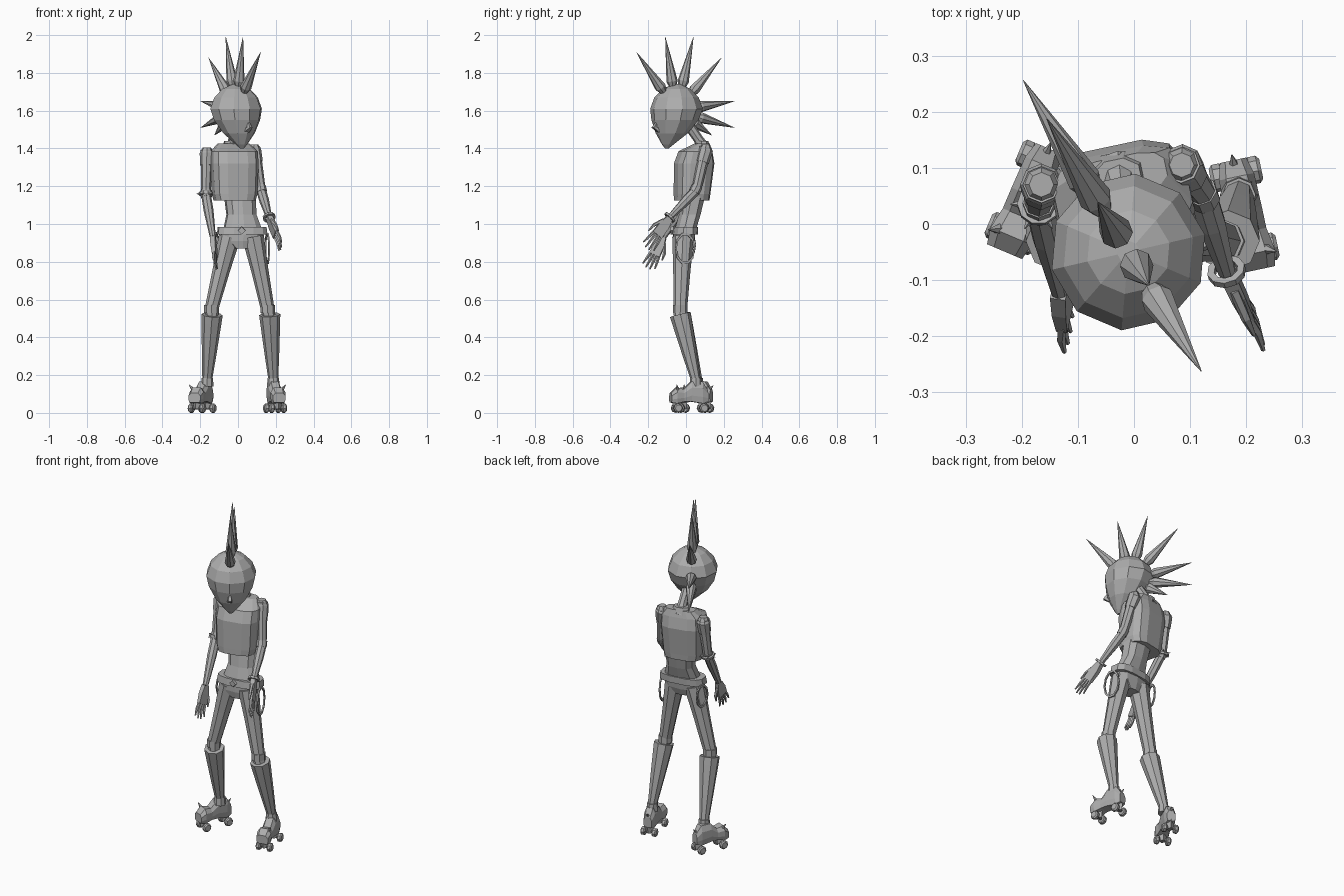
import bpy, bmesh, math
from mathutils import Vector, Matrix

cube = bpy.data.objects.get("Cube")
if cube:
    bpy.data.objects.remove(cube, do_unlink=True)

grey = bpy.data.materials.new("plain_grey")
grey.use_nodes = True
colour = (0.42, 0.42, 0.42, 1)
grey.diffuse_color = colour
grey.node_tree.nodes["Principled BSDF"].inputs["Base Color"].default_value = colour


def finish(name, bm, place=None):
    bmesh.ops.recalc_face_normals(bm, faces=bm.faces)
    mesh = bpy.data.meshes.new(name)
    bm.to_mesh(mesh)
    bm.free()
    mesh.materials.append(grey)
    ob = bpy.data.objects.new(name, mesh)
    if place:
        ob.matrix_world = place
    bpy.context.collection.objects.link(ob)
    return ob


def skin(name, loops, place=None):
    """Bridge matching loops of points and cap both ends."""
    bm = bmesh.new()
    rings = [[bm.verts.new(p) for p in loop] for loop in loops]
    n = len(rings[0])
    for a, b in zip(rings, rings[1:]):
        for i in range(n):
            j = (i + 1) % n
            bm.faces.new((a[i], a[j], b[j], b[i]))
    bm.faces.new(rings[0])
    bm.faces.new(rings[-1])
    return finish(name, bm, place)


def stack(name, rings, sides, yaw, power=1.0):
    """Level rings (x, y, z, rx, ry); power under 1 makes them boxy."""
    turn = Matrix.Rotation(math.radians(yaw), 3, 'Z')
    loops = []
    for x, y, z, rx, ry in rings:
        loop = []
        for k in range(sides):
            a = math.tau * (k + 0.5) / sides
            c, s = math.cos(a), math.sin(a)
            p = Vector((rx * math.copysign(abs(c) ** power, c),
                        ry * math.copysign(abs(s) ** power, s), 0))
            loop.append(turn @ p + Vector((x, y, z)))
        loops.append(loop)
    return skin(name, loops)


def limb(name, points, sides=8, place=None):
    """Tapered tube through points (position, radius)."""
    pos = [Vector(p) for p, r in points]
    loops = []
    for i, (p, r) in enumerate(points):
        d = (pos[min(i + 1, len(pos) - 1)] - pos[max(i - 1, 0)]).normalized()
        side = d.cross(Vector((0, 1, 0.1))).normalized()
        up = side.cross(d)
        loops.append([pos[i] + r * (side * math.cos(a) + up * math.sin(a))
                      for a in (math.tau * k / sides for k in range(sides))])
    return skin(name, loops, place)


def ring(name, centre, axis, radius, thick, scale=(1, 1, 1), sides=10):
    """Closed hoop around an axis."""
    bm = bmesh.new()
    q = Vector(axis).to_track_quat('Z', 'Y')
    grid = []
    for i in range(sides):
        a = math.tau * i / sides
        out = Vector((math.cos(a), math.sin(a), 0))
        row = []
        for k in range(4):
            b = math.tau * k / 4 + math.pi / 4
            p = q @ (out * (radius + thick * math.cos(b)) + Vector((0, 0, thick * math.sin(b))))
            row.append(bm.verts.new([centre[m] + p[m] * scale[m] for m in range(3)]))
        grid.append(row)
    for i in range(sides):
        a, b = grid[i], grid[(i + 1) % sides]
        for k in range(4):
            j = (k + 1) % 4
            bm.faces.new((a[k], b[k], b[j], a[j]))
    return finish(name, bm)


# Head, turned to the model's left, tapering to a forward chin
fwd = Vector((0.52, -0.85, 0))
centre = Vector((-0.01, -0.05, 0))
head = []
for z, r, shift in ((1.40, 0.01, 0.06), (1.42, 0.03, 0.055), (1.48, 0.085, 0.03),
                    (1.55, 0.125, 0.01), (1.61, 0.14, 0), (1.67, 0.118, 0),
                    (1.715, 0.075, 0), (1.74, 0.02, 0)):
    c = centre + fwd * shift
    head.append((c.x, c.y, z, r, r))
stack("head", head, 10, 31)
nose = centre + fwd * 0.11
limb("nose", [(nose + Vector((0, 0, 1.50)), 0.02),
              (nose + fwd * 0.03 + Vector((0, 0, 1.51)), 0.014),
              (nose + Vector((0, 0, 1.56)), 0.002)], 4)

# Fan of hair spikes: forward offset and height of each tip
skull = centre + Vector((0, 0, 1.60))
for s, z in ((0.25, 1.91), (0.07, 1.99), (-0.105, 1.99), (-0.28, 1.88),
             (-0.36, 1.65), (-0.36, 1.51), (-0.22, 1.47)):
    tip = centre + fwd * s + Vector((0, 0, z))
    d = (tip - skull).normalized()
    length = (tip - skull).length
    limb("hair_spike", [(skull + d * 0.11, 0.012), (skull + d * (0.10 + 0.2 * (length - 0.1)), 0.03),
                        (tip, 0.0008)], 8)

# Neck and trunk
limb("neck", [((-0.03, 0.10, 1.39), 0.035), ((-0.025, 0.065, 1.45), 0.026),
              ((-0.02, 0.01, 1.53), 0.028)])
stack("jacket", [(-0.018, 0.03, 1.125, 0.108, 0.088), (-0.018, 0.032, 1.16, 0.118, 0.09),
                 (-0.02, 0.043, 1.32, 0.125, 0.10), (-0.02, 0.05, 1.385, 0.122, 0.082),
                 (-0.025, 0.085, 1.425, 0.085, 0.035)], 12, 12, 0.6)
stack("collar", [(-0.03, 0.09, 1.40, 0.055, 0.04), (-0.03, 0.085, 1.44, 0.045, 0.032)], 8, 12)
stack("midriff", [(0.025, -0.005, 0.97, 0.105, 0.055), (0.018, 0.02, 1.05, 0.08, 0.058),
                  (0.01, 0.04, 1.15, 0.085, 0.062)], 10, 10, 0.8)
stack("belt", [(0.022, -0.008, 0.945, 0.135, 0.066), (0.022, -0.004, 0.985, 0.13, 0.064)], 12, 8, 0.7)
stack("pelvis", [(0.02, -0.015, 0.87, 0.05, 0.045), (0.02, -0.012, 0.91, 0.105, 0.055),
                 (0.02, -0.008, 0.96, 0.122, 0.058)], 10, 8, 0.8)
limb("belt_buckle", [((0.02, -0.06, 0.965), 0.022), ((0.02, -0.082, 0.965), 0.02)], 4)

# Hanging straps on both hips
ring("left_strap", (0.155, -0.005, 0.87), (1, 0.2, 0), 0.05, 0.006, (1, 1, 1.6))
ring("right_strap", (-0.115, 0.01, 0.89), (1, -0.2, 0), 0.04, 0.006, (1, 1, 1.6))


def hand(side, wrist, tip, normal):
    w, t = Vector(wrist), Vector(tip)
    d = (t - w).normalized()
    n = Vector(normal)
    n = (n - d * n.dot(d)).normalized()
    across = d.cross(n)
    size = (t - w).length
    loops = []
    for f, wide, deep in ((0, 0.016, 0.014), (0.25, 0.028, 0.013), (0.55, 0.03, 0.01)):
        loops.append([w + d * size * f + across * wide * u + n * deep * v
                      for u, v in ((-1, -1), (1, -1), (1, 1), (-1, 1))])
    skin(side + "_palm", loops)
    for k in range(4):
        u = (k - 1.5) / 1.5
        base = w + d * size * 0.5 + across * 0.023 * u
        end = w + d * size * (1 - 0.1 * abs(u)) + across * 0.036 * u
        limb(side + "_finger", [(base, 0.009), (base.lerp(end, 0.5) + n * 0.004, 0.008), (end, 0.004)], 5)
    base = w + d * size * 0.15 + across * 0.02
    limb(side + "_thumb", [(base, 0.01), (base + d * size * 0.25 + across * 0.025, 0.009),
                           (base + d * size * 0.45 + across * 0.03, 0.004)], 5)


def arm(side, shoulder, elbow, wrist, tip, normal):
    s, e, w = Vector(shoulder), Vector(elbow), Vector(wrist)
    limb(side + "_sleeve", [(s + Vector((0, 0, 0.015)), 0.022), (s - Vector((0, 0, 0.015)), 0.038),
                            (s.lerp(e, 0.35), 0.034)])
    limb(side + "_upper_arm", [(s, 0.033), (e, 0.025)])
    limb(side + "_elbow", [(e.lerp(s, 0.08), 0.029), (e.lerp(w, 0.08), 0.029)])
    limb(side + "_forearm", [(e, 0.026), (e.lerp(w, 0.4), 0.026), (w, 0.016)])
    hand(side, wrist, tip, normal)
    return s, e, w


s, e, w = arm("left", (0.085, 0.105, 1.405), (0.122, 0.055, 1.18), (0.165, -0.085, 1.035),
              (0.23, -0.21, 0.865), (0.9, 0.4, 0.2))
ring("left_bracelet", w, w - e, 0.028, 0.009)
s, e, w = arm("right", (-0.165, 0.07, 1.39), (-0.17, 0.035, 1.16), (-0.133, -0.12, 0.93),
              (-0.115, -0.205, 0.76), (-0.9, 0.3, 0.2))
ring("right_elbow_band", e, (0, 0.3, 1), 0.032, 0.009)
for k in range(6):
    a = math.tau * k / 6
    out = Vector((math.cos(a), math.sin(a), 0))
    limb("band_stud", [(e + out * 0.03, 0.008), (e + out * 0.05, 0.001)], 4)


def skate(side, x, y, yaw, outer):
    """Roller boot in its own frame, toe towards -y."""
    place = Matrix.Translation((x, y, 0)) @ Matrix.Rotation(math.radians(yaw), 4, 'Z')
    # Shoe: cross-sections from heel to toe (y, half width, bottom, top)
    loops = []
    for fy, wide, low, top in ((0.065, 0.024, 0.06, 0.12), (0.035, 0.032, 0.05, 0.165),
                               (-0.025, 0.033, 0.06, 0.165), (-0.065, 0.033, 0.06, 0.125),
                               (-0.105, 0.04, 0.05, 0.135), (-0.135, 0.034, 0.055, 0.105)):
        loops.append([(u * wide, fy, low + (top - low) * v) for u, v in
                      ((-0.85, 0), (0.85, 0), (1, 0.3), (1, 0.7), (0.6, 1),
                       (-0.6, 1), (-1, 0.7), (-1, 0.3))])
    skin(side + "_skate_boot", loops, place)
    for fy in (-0.1, 0.04):
        limb(side + "_axle", [((-0.045, fy, 0.028), 0.009), ((0.045, fy, 0.028), 0.009)], 6, place)
        limb(side + "_truck", [((0, fy, 0.02), 0.02), ((0, fy, 0.07), 0.026)], 4, place)
        for u in (-1, 1):
            limb(side + "_wheel", [((u * 0.02, fy, 0.025), 0.02), ((u * 0.026, fy, 0.025), 0.025),
                                   ((u * 0.04, fy, 0.025), 0.025), ((u * 0.046, fy, 0.025), 0.018)], 8, place)
    limb(side + "_toe_stud", [((outer * 0.02, -0.10, 0.12), 0.012), ((outer * 0.042, -0.11, 0.15), 0.001)], 5, place)
    limb(side + "_heel_stud", [((0, 0.05, 0.12), 0.012), ((0, 0.075, 0.145), 0.001)], 5, place)


def leg(side, hip, knee, boot_top, ankle):
    h, k, b, a = (Vector(p) for p in (hip, knee, boot_top, ankle))
    limb(side + "_thigh", [(h, 0.058), (h.lerp(k, 0.45), 0.046), (k, 0.036), (b - Vector((0, 0, 0.03)), 0.034)])
    limb(side + "_knee_band", [(k + Vector((0, 0, 0.02)), 0.039), (k - Vector((0, 0, 0.02)), 0.039)])
    limb(side + "_shin_boot", [(b, 0.056), (b.lerp(a, 0.12), 0.053), (b.lerp(a, 0.6), 0.039), (a, 0.026)])
    limb(side + "_ankle", [(a + Vector((0, 0, 0.01)), 0.03), (a - Vector((0, 0, 0.035)), 0.034)])


leg("left", (0.08, -0.015, 0.93), (0.157, -0.03, 0.55), (0.168, -0.03, 0.52), (0.187, 0.052, 0.175))
leg("right", (-0.045, -0.015, 0.93), (-0.14, -0.03, 0.55), (-0.137, -0.03, 0.52), (-0.163, 0.06, 0.175))
skate("left", 0.19, 0.05, 12, 1)
skate("right", -0.178, 0.075, -23, -1)
